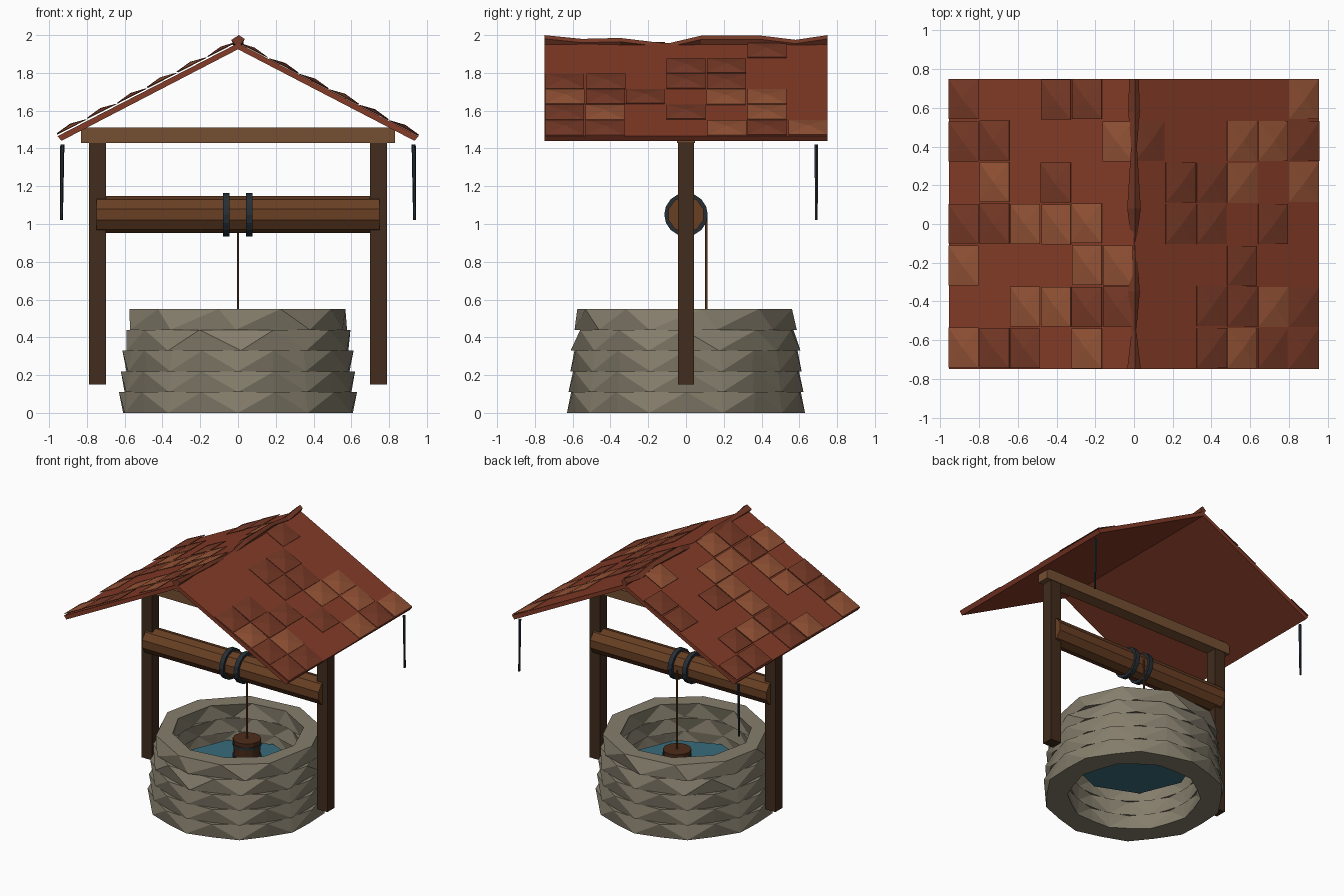
import bpy, bmesh, math, random
from mathutils import Vector, Matrix

if "Cube" in bpy.data.objects:
    bpy.data.objects.remove(bpy.data.objects["Cube"])
random.seed(4)

def mat(name, *rgb):
    """Material from a 0-255 screen colour, converted to linear."""
    m = bpy.data.materials.new(name)
    m.diffuse_color = (*[(c / 255) ** 2.2 for c in rgb], 1)
    m.use_nodes = True
    m.node_tree.nodes["Principled BSDF"].inputs["Base Color"].default_value = m.diffuse_color
    return m

STONE = mat("stone", 132, 125, 108)
ROOF = mat("roof_red", 130, 61, 43)
TILES = [mat("tile_dark", 118, 60, 43), mat("tile_light", 146, 83, 56)]
DARK = mat("dark_wood", 67, 48, 34)
BEAM = mat("beam_wood", 116, 80, 53)
AXLE = mat("axle_wood", 104, 65, 40)
BUCKET = mat("bucket_wood", 78, 48, 32)
IRON = mat("iron", 42, 50, 56)
WATER = mat("water", 58, 108, 122)

def finish(name, bm, *mats):
    bmesh.ops.recalc_face_normals(bm, faces=bm.faces)
    me = bpy.data.meshes.new(name)
    bm.to_mesh(me)
    bm.free()
    for m in mats:
        me.materials.append(m)
    ob = bpy.data.objects.new(name, me)
    bpy.context.collection.objects.link(ob)
    return ob

def box(name, lo, hi, m):
    lo, hi = Vector(lo), Vector(hi)
    bm = bmesh.new()
    bmesh.ops.create_cube(bm, size=1)
    for v in bm.verts:
        v.co = (lo + hi) / 2 + v.co * (hi - lo)
    return finish(name, bm, m)

def rod(name, a, b, r1, r2, n, m):
    a, b = Vector(a), Vector(b)
    bm = bmesh.new()
    rot = (b - a).to_track_quat('Z', 'Y').to_matrix().to_4x4()
    bmesh.ops.create_cone(bm, cap_ends=True, segments=n, radius1=r1, radius2=r2,
                          depth=(b - a).length, matrix=Matrix.Translation((a + b) / 2) @ rot)
    return finish(name, bm, m)

def ring(name, start, length, axis, r_in, r_out, n, m):
    """Flat band: a square-section tube around an axis."""
    bm = bmesh.new()
    rot = Vector(axis).to_track_quat('Z', 'Y')
    loops = [[bm.verts.new(Vector(start) + rot @ Vector((r * math.cos(2 * math.pi * i / n),
              r * math.sin(2 * math.pi * i / n), h))) for i in range(n)]
             for r, h in ((r_out, 0), (r_out, length), (r_in, length), (r_in, 0))]
    for k in range(4):
        p, q = loops[k], loops[(k + 1) % 4]
        for i in range(n):
            bm.faces.new((p[i], p[(i + 1) % n], q[(i + 1) % n], q[i]))
    return finish(name, bm, m)

# Stone courses: alternate points protrude on the lower ones; upper ones are coarser and twisted
def course(name, z0, z1, r0, r1, n, dent, jit, turn):
    bm = bmesh.new()
    loops = []
    for z, r, odd, tw in ((z0, r0, 0, 0), (z1, r1, 1, 1), (z1, 0.465, 0, 1), (z0, 0.465, 1, 0)):
        loop = []
        for i in range(n):
            a = 2 * math.pi * i / n - math.pi / 2 + turn * tw + random.uniform(-jit, jit)
            rr = r - (dent * r if i % 2 != odd else 0) - random.uniform(0, jit) * 0.2
            loop.append(bm.verts.new((rr * math.cos(a), rr * math.sin(a), z)))
        loops.append(loop)
    for k in range(4):
        p, q = loops[k], loops[(k + 1) % 4]
        for i in range(n):
            j = (i + 1) % n
            if (i + k) % 2 == 0 and not turn or turn and k == 2:
                tris = ((p[i], p[j], q[j]), (p[i], q[j], q[i]))
            else:
                tris = ((p[i], p[j], q[i]), (p[j], q[j], q[i]))
            for t in tris:
                bm.faces.new(t)
    finish(name, bm, STONE)

for k, spec in enumerate(((0.63, 0.63, 20, 0.035, 0, 0), (0.622, 0.62, 20, 0.035, 0, 0),
                          (0.612, 0.612, 20, 0.035, 0, 0), (0.615, 0.60, 10, 0, 0.05, 0.31),
                          (0.60, 0.585, 10, 0, 0.07, 0.42))):
    course(f"stone_course_{k + 1}", 0.11 * k, 0.11 * k + 0.11, *spec)

# Water surface
rod("water", (0, 0, 0.27), (0, 0, 0.28), 0.43, 0.43, 8, WATER)

# Timber frame
for s, side in ((-1, "left"), (1, "right")):
    box(side + "_post", (s * 0.745 - 0.045, -0.043, 0.15), (s * 0.745 + 0.045, 0.043, 1.43), DARK)
box("cross_beam", (-0.83, -0.047, 1.43), (0.83, 0.047, 1.51), BEAM)

# Windlass, iron bands, rope and bucket
rod("windlass", (-0.75, 0, 1.05), (0.75, 0, 1.05), 0.097, 0.097, 10, AXLE)
for s, side in ((-0.08, "left"), (0.042, "right")):
    ring(side + "_windlass_band", (s, 0, 1.05), 0.035, (1, 0, 0), 0.092, 0.115, 16, IRON)
rod("rope", (0, 0.108, 0.44), (0, 0.108, 1.05), 0.007, 0.007, 6, AXLE)
rod("bucket", (0, 0.108, 0.282), (0, 0.108, 0.45), 0.088, 0.1, 12, BUCKET)
for z in (0.31, 0.4):
    ring(f"bucket_hoop_{int(z * 100)}", (0, 0.108, z), 0.02, (0, 0, 1), 0.08, 0.102, 12, IRON)

# Roof slabs: sloped panels, mirrored
for s, side in ((-1, "left"), (1, "right")):
    bm = bmesh.new()
    prof = ((0, 1.925), (0.935, 1.44), (0.955, 1.465), (0, 1.957))
    f = bm.faces.new([bm.verts.new((s * x, -0.75, z)) for x, z in prof])
    ext = bmesh.ops.extrude_face_region(bm, geom=[f])["geom"]
    bmesh.ops.translate(bm, vec=(0, 1.5, 0), verts=[v for v in ext if isinstance(v, bmesh.types.BMVert)])
    finish(side + "_roof_panel", bm, ROOF)

# Raised tiles: rows run back to front, columns ridge to eave ('d' dark, 'l' light)
LAYOUT = {-1: (".dd..d", "l...dd", "..d.l.", ".llldd", "ll...l", "ddll..", ".l.ddl"),
          1: (".....l", "d..lld", ".ddl.l", ".dd.d.", "...d..", "..ddld", "..dldd")}
u = Vector((0.955, 0, -0.492))
nrm = Vector((0.492, 0, 0.955)).normalized()
for s, side in ((-1, "left"), (1, "right")):
    bm = bmesh.new()
    gap = 0.007 if s < 0 else 0.001
    def pt(t, y, h):
        p = Vector((0, y, 1.957)) + u * t + nrm * (h + gap)
        return bm.verts.new((s * p.x, p.y, p.z))
    for r, row in enumerate(LAYOUT[s]):
        for c, ch in enumerate(row):
            if ch == '.':
                continue
            k = random.uniform(0, 0.005)
            y1 = 0.75 - r * 1.5 / 7 + random.uniform(-0.006, 0)
            y0 = y1 - 0.206
            t0, t1 = c / 6 + 0.004, (c + 1) / 6 + random.uniform(-0.006, 0)
            base = [pt(t0, y0, 0), pt(t1, y0, k), pt(t1, y1, k), pt(t0, y1, 0)]
            top = [pt(t0, y0, 0.004), pt(t1, y0, k + 0.004), pt(t1, y1, k + 0.004), pt(t0, y1, 0.004)]
            tip = pt((t0 + t1) / 2, (y0 + y1) / 2, k + 0.017)
            faces = [bm.faces.new(base)]
            for i in range(4):
                j = (i + 1) % 4
                faces.append(bm.faces.new((base[i], base[j], top[j], top[i])))
                faces.append(bm.faces.new((top[i], top[j], tip)))
            for f in faces:
                f.material_index = int(ch == 'l')
    finish(side + "_roof_tiles", bm, *TILES)

# Uneven ridge cap: lumpy diamond section swept along y
bm = bmesh.new()
prev = None
for y, z, w in ((-0.75, 2.0, 0.035), (-0.55, 1.98, 0.012), (-0.35, 1.985, 0.03), (-0.1, 1.955, 0.012),
                (0.08, 1.997, 0.035), (0.4, 1.997, 0.015), (0.58, 1.975, 0.03), (0.75, 2.0, 0.025)):
    cur = [bm.verts.new(p) for p in ((-w, y, z - 0.025), (0.005, y, z), (w, y, z - 0.02), (0, y, 1.93))]
    if prev:
        for i in range(4):
            j = (i + 1) % 4
            bm.faces.new((prev[i], prev[j], cur[j], cur[i]))
    else:
        bm.faces.new(cur)
    prev = cur
bm.faces.new(prev)
finish("ridge_cap", bm, TILES[0])

# Iron rods hanging at the back corners of the eaves
for s, side in ((-1, "left"), (1, "right")):
    rod(side + "_hanging_rod", (s * 0.935, 0.69, 1.02), (s * 0.93, 0.69, 1.42), 0.008, 0.011, 6, IRON)
